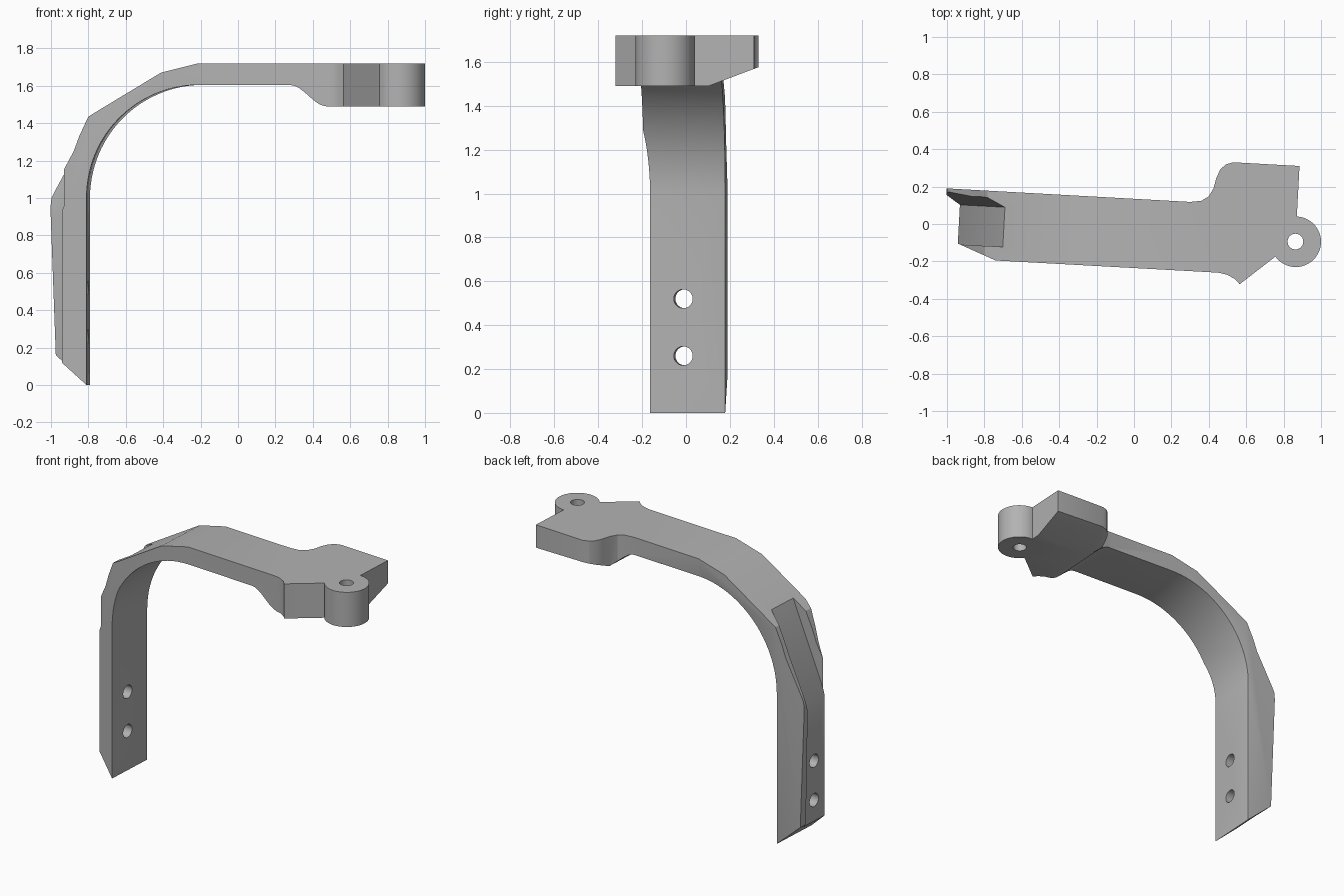
import bpy, bmesh
from math import sin, cos, pi, radians
from mathutils import Matrix, Vector

cube = bpy.data.objects.get("Cube")
if cube:
    bpy.data.objects.remove(cube, do_unlink=True)

TILT = Matrix.Rotation(radians(-3.1), 4, 'Z')

grey = bpy.data.materials.new("light_grey")
grey.use_nodes = True
COLOUR = (0.45, 0.45, 0.45, 1)
grey.diffuse_color = COLOUR
grey.node_tree.nodes["Principled BSDF"].inputs["Base Color"].default_value = COLOUR


def loft(name, rings, matrix=Matrix()):
    """Closed solid through matching rings of points."""
    bm = bmesh.new()
    loops = [[bm.verts.new(p) for p in ring] for ring in rings]
    n = len(loops[0])
    for a, b in zip(loops, loops[1:]):
        for i in range(n):
            bm.faces.new((a[i], a[(i + 1) % n], b[(i + 1) % n], b[i]))
    bm.faces.new(loops[0])
    bm.faces.new(loops[-1])
    bmesh.ops.recalc_face_normals(bm, faces=bm.faces)
    mesh = bpy.data.meshes.new(name)
    bm.to_mesh(mesh)
    bm.free()
    mesh.transform(matrix)
    mesh.materials.append(grey)
    obj = bpy.data.objects.new(name, mesh)
    bpy.context.collection.objects.link(obj)
    return obj


def cylinder(name, start, end, radius):
    """Round solid between two points."""
    start, axis = Vector(start), Vector(end) - Vector(start)
    turn = axis.to_track_quat('Z', 'Y').to_matrix()
    circle = [turn @ Vector((radius * cos(i * pi / 24), radius * sin(i * pi / 24), 0)) for i in range(48)]
    return loft(name, [[start + c for c in circle], [start + axis + c for c in circle]])


def combine(target, tool, operation):
    """Apply one boolean and discard the tool."""
    tool.hide_render = True
    mod = target.modifiers.new(operation, 'BOOLEAN')
    mod.operation, mod.object, mod.solver = operation, tool, 'EXACT'
    bpy.context.view_layer.objects.active = target
    bpy.ops.object.modifier_apply(modifier=mod.name)
    bpy.data.objects.remove(tool, do_unlink=True)


# Side profile: faceted outside, smooth arc inside, S-curve under the head
arc = [(-0.195 - 0.605 * cos(a), 1 + 0.605 * sin(a)) for a in [i * pi / 48 for i in range(25)]]
profile = [(-0.8, 0), (-0.98, 0.16), (-1.01, 0.95), (-1.005, 1.0), (-0.985, 1.04), (-0.87, 1.25),
           (-0.84, 1.33), (-0.79, 1.435), (-0.4, 1.67), (-0.2, 1.72), (1.1, 1.72), (1.1, 1.49)]
s_curve = [(0.29 + 0.2 * t, 1.547 + 0.057 * cos(pi * t)) for t in [1 - i / 12 for i in range(13)]]
profile += s_curve + arc[::-1]
bracket = loft("bracket", [[(x, y, z) for x, z in profile] for y in (-0.6, 0.6)], TILT)

# Plan outline trims the sides and shapes the head
plan = [(-1.05, 0.193), (0.3, 0.118), (0.36, 0.124), (0.4, 0.148), (0.425, 0.19), (0.44, 0.245),
        (0.46, 0.29), (0.49, 0.318), (0.53, 0.33), (0.885, 0.31), (0.87, 0.03), (0.865, -0.095),
        (0.755, -0.175), (0.565, -0.322), (0.54, -0.295), (0.5, -0.272), (0.45, -0.26),
        (-0.74, -0.195), (-0.93, -0.11), (-1.05, -0.056)]
outline = loft("plan_outline", [[(x, y, z) for x, y in plan] for z in (-0.1, 1.9)])
combine(bracket, outline, 'INTERSECT')

# Sloping underside of the head
wedge = [(0.09, 1.485), (0.5, 1.64), (0.5, 1.3), (0.09, 1.3)]
combine(bracket, loft("underside_wedge", [[(x, y, z) for y, z in wedge] for x in (0.3, 1.2)]), 'DIFFERENCE')

# Channel on the outside of the leg, leaving a rib at the back
channel = [[(f, -0.16, z), (f, 0.052, z), (f - 0.3, 0.25, z), (f - 0.3, -0.16, z)]
           for f, z in ((-0.935, -0.2), (-0.935, 0.93), (-0.695, 1.49), (-0.6, 1.712))]
combine(bracket, loft("channel", channel, TILT), 'DIFFERENCE')

# Soften the long back edges
bm = bmesh.new()
bm.from_mesh(bracket.data)
bmesh.ops.dissolve_limit(bm, angle_limit=0.01, verts=bm.verts, edges=bm.edges)
soft = []
for e in bm.edges:
    if len(e.link_faces) == 2:
        back, other = sorted(e.link_faces, key=lambda f: -f.normal.y)
        middle = (e.verts[0].co + e.verts[1].co) / 2
        inner = other.normal.x > 0.1 or other.normal.z < -0.1
        if back.normal.y > 0.98 and abs(other.normal.y) < 0.1 and inner and middle.x < 0.25 and middle.z > 0.02:
            soft.append(e)
bmesh.ops.bevel(bm, geom=soft, offset=0.018, segments=3, profile=0.5, affect='EDGES', clamp_overlap=True)
bm.to_mesh(bracket.data)
bm.free()

# Pivot eye and its bore
combine(bracket, cylinder("pivot_eye", (0.865, -0.095, 1.49), (0.865, -0.095, 1.72), 0.135), 'UNION')
combine(bracket, cylinder("pivot_bore", (0.863, -0.094, 1.3), (0.863, -0.094, 1.9), 0.042), 'DIFFERENCE')

# Two mounting holes through the leg
for z in (0.26, 0.52):
    start, end = TILT @ Vector((-1.2, -0.056, z)), TILT @ Vector((-0.6, -0.056, z))
    combine(bracket, cylinder("mounting_hole", start, end, 0.043), 'DIFFERENCE')

bpy.ops.object.select_all(action='DESELECT')
bracket.select_set(True)
bpy.context.view_layer.objects.active = bracket
bpy.ops.object.shade_smooth_by_angle(angle=radians(25))
